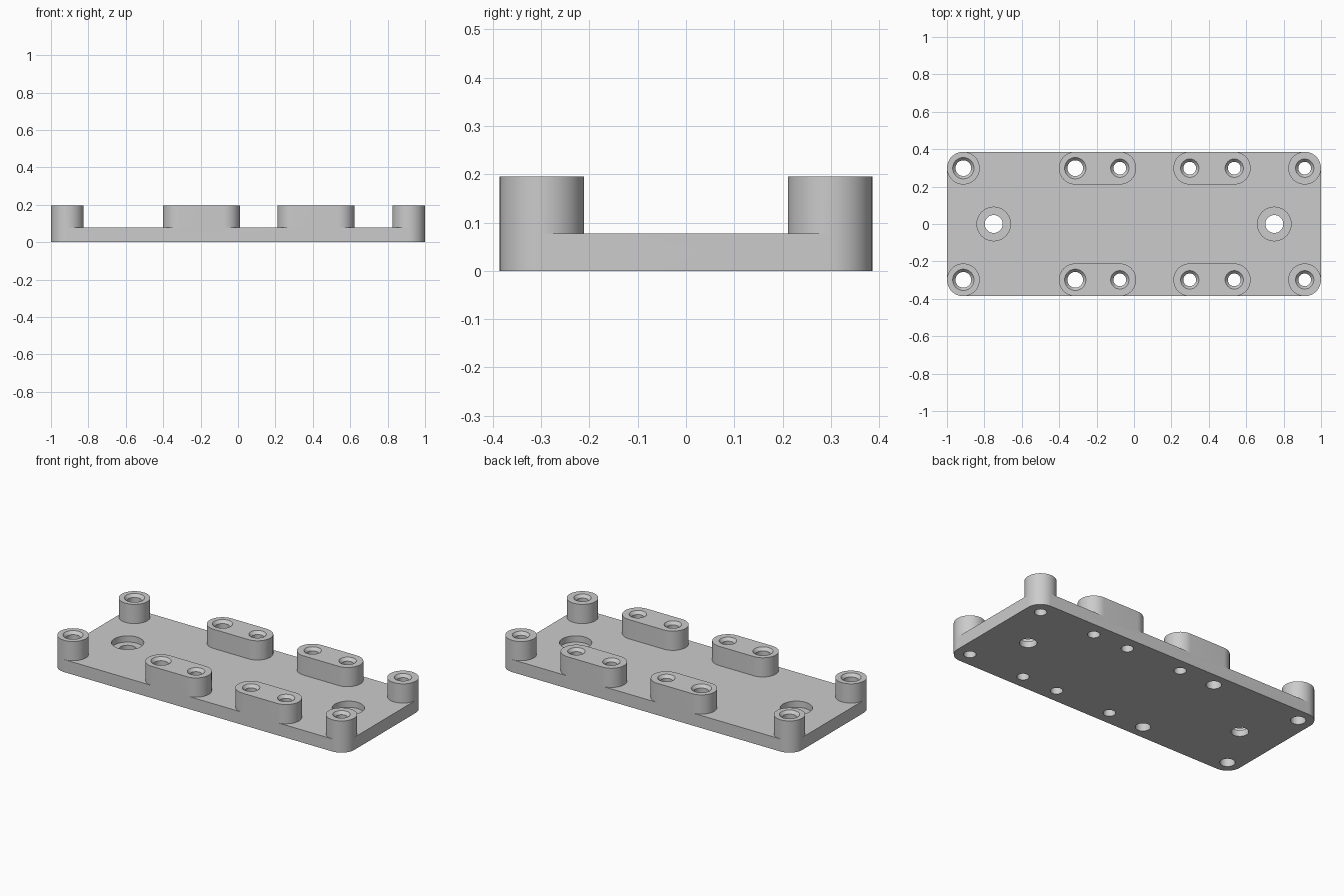
import bpy, bmesh, math

if "Cube" in bpy.data.objects:
    bpy.data.objects.remove(bpy.data.objects["Cube"])

HX, HY, R = 1.0, 0.386, 0.0875      # half length, half width, boss radius
PLATE, TOP = 0.077, 0.195           # plate thickness, boss height
SEG = 48
CX, CY = HX - R, HY - R             # corner boss centre

grey = bpy.data.materials.new("plain grey")
grey.diffuse_color = (0.6, 0.6, 0.6, 1)
grey.use_nodes = True
grey.node_tree.nodes["Principled BSDF"].inputs["Base Color"].default_value = grey.diffuse_color


def rounded(x0, x1, y0, y1, r):
    """Outline swept by a circle of radius r over the given centre box."""
    pts = []
    for q, (cx, cy) in enumerate([(x1, y1), (x0, y1), (x0, y0), (x1, y0)]):
        for i in range(SEG // 4 + 1):
            a = (q + i / (SEG // 4)) * math.pi / 2
            p = (round(cx + r * math.cos(a), 5), round(cy + r * math.sin(a), 5))
            if p not in pts:
                pts.append(p)
    return pts


def loft(bm, sections):
    """Closed solid through (outline, height) sections from bottom to top."""
    rings = [[bm.verts.new((x, y, z)) for x, y in pts] for pts, z in sections]
    bm.faces.new(rings[0][::-1])
    bm.faces.new(rings[-1])
    for low, high in zip(rings, rings[1:]):
        n = len(low)
        for i in range(n):
            j = (i + 1) % n
            bm.faces.new((low[i], low[j], high[j], high[i]))


def circle(x, y, r):
    return rounded(x, x, y, y, r)


def finish(bm, name):
    mesh = bpy.data.meshes.new(name)
    bm.to_mesh(mesh)
    bm.free()
    mesh.materials.append(grey)
    obj = bpy.data.objects.new(name, mesh)
    bpy.context.collection.objects.link(obj)
    return obj


def combine(target, other, operation):
    bpy.context.view_layer.objects.active = target
    mod = target.modifiers.new(operation.lower(), 'BOOLEAN')
    mod.operation, mod.object, mod.solver = operation, other, 'EXACT'
    bpy.ops.object.modifier_apply(modifier=mod.name)
    bpy.data.objects.remove(other)


# Base plate with rounded corners
bm = bmesh.new()
loft(bm, [(rounded(-CX, CX, -CY, CY, R), z) for z in (0, PLATE)])
plate = finish(bm, "mounting_plate")

# Round corner bosses and long double bosses, on both edges
bm = bmesh.new()
for y in (-CY, CY):
    for x0, x1 in ((-CX, -CX), (-0.314, -0.076), (0.298, 0.536), (CX, CX)):
        loft(bm, [(rounded(x0, x1, y, y, R), z) for z in (PLATE, TOP)])
combine(plate, finish(bm, "bosses"), 'UNION')

# Chamfered screw holes through the bosses
bm = bmesh.new()
for y in (-CY, CY):
    for x, r in ((-CX, 0.042), (-0.314, 0.042), (-0.076, 0.034),
                 (0.298, 0.034), (0.536, 0.034), (CX, 0.034)):
        loft(bm, [(circle(x, y, r), -0.05), (circle(x, y, r), TOP - 0.018),
                  (circle(x, y, r + 0.015), TOP), (circle(x, y, r + 0.015), TOP + 0.05)])

# Counterbored mounting holes in the plate
for x in (-0.75, 0.75):
    loft(bm, [(circle(x, 0, 0.048), -0.05), (circle(x, 0, 0.048), PLATE / 2),
              (circle(x, 0, 0.09), PLATE / 2), (circle(x, 0, 0.09), PLATE + 0.05)])
combine(plate, finish(bm, "holes"), 'DIFFERENCE')

# Smooth round walls, sharp rims
plate.select_set(True)
bpy.context.view_layer.objects.active = plate
bpy.ops.object.shade_smooth_by_angle(angle=math.radians(30))
